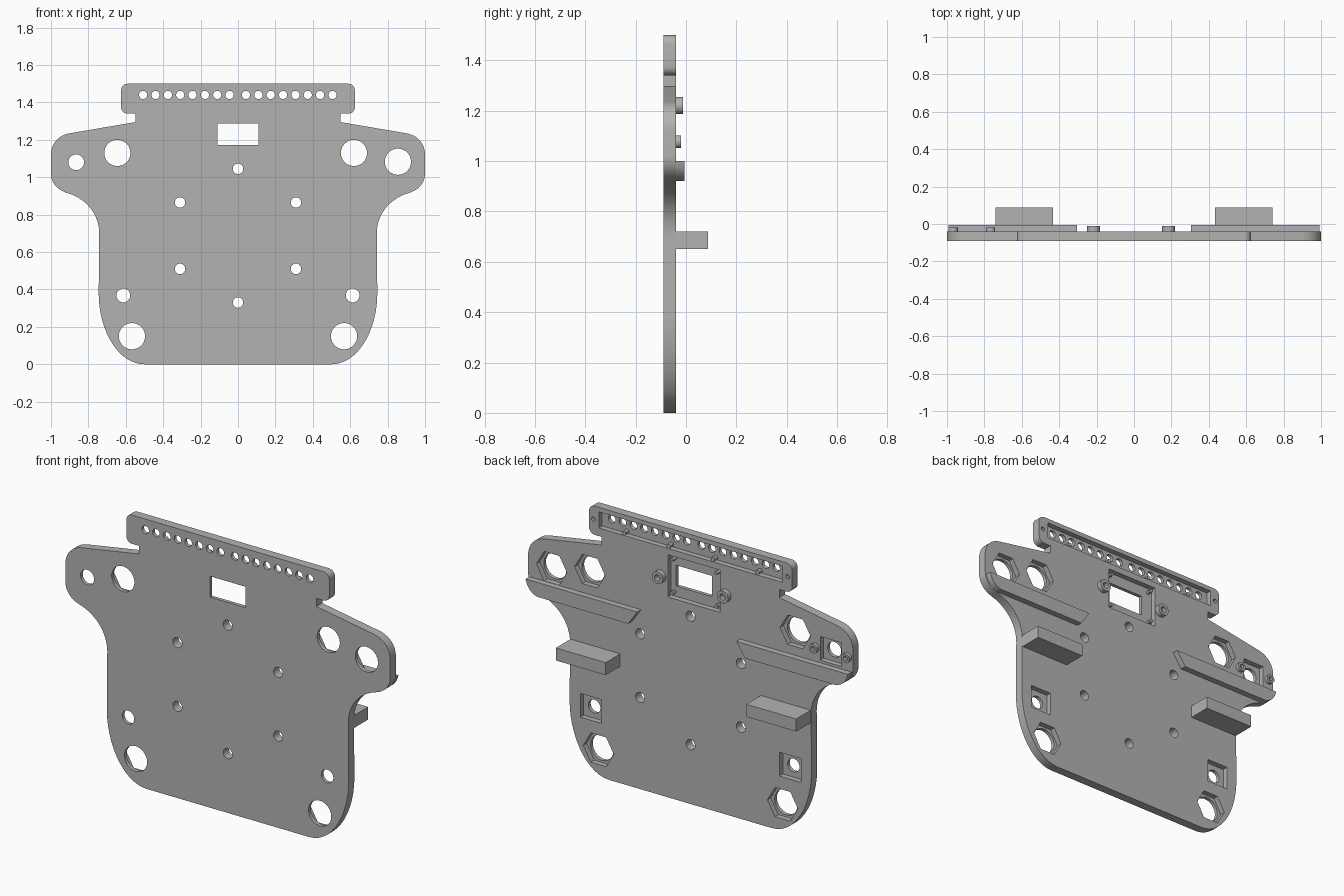
import bpy, bmesh, math
from mathutils import Vector
from mathutils.geometry import interpolate_bezier

if "Cube" in bpy.data.objects:
    bpy.data.objects.remove(bpy.data.objects["Cube"])

GREY = (0.45, 0.45, 0.45, 1)
mat = bpy.data.materials.new("plain grey")
mat.use_nodes = True
mat.diffuse_color = GREY
mat.node_tree.nodes["Principled BSDF"].inputs["Base Color"].default_value = GREY

FRONT, BACK, FLOOR = -0.09, -0.04, -0.07   # plate faces and pocket floor


def prism(bm, pts, y0, y1):
    """Extrude an x-z outline along y."""
    face = bm.faces.new([bm.verts.new((x, y0, z)) for x, z in pts])
    ext = bmesh.ops.extrude_face_region(bm, geom=[face])["geom"]
    verts = [g for g in ext if isinstance(g, bmesh.types.BMVert)]
    bmesh.ops.translate(bm, verts=verts, vec=(0, y1 - y0, 0))


def circle(x, z, r, n=32):
    return [(x + r * math.cos(math.tau * i / n), z + r * math.sin(math.tau * i / n))
            for i in range(n)]


def rect(x0, x1, z0, z1):
    return [(x0, z0), (x1, z0), (x1, z1), (x0, z1)]


def square(x, z, h):
    return rect(x - h, x + h, z - h, z + h)


def bezier(a, b, c, d, n=14):
    return [tuple(p)[:2] for p in interpolate_bezier(*[Vector(p) for p in (a, b, c, d)], n)]


def mirrored(pts):
    return [(-x, z) for x, z in reversed(pts)]


def make(name, solids):
    """Make one object from a list of (outline, y0, y1) solids."""
    bm = bmesh.new()
    for pts, y0, y1 in solids:
        prism(bm, pts, y0, y1)
    bmesh.ops.recalc_face_normals(bm, faces=bm.faces[:])
    mesh = bpy.data.meshes.new(name)
    bm.to_mesh(mesh)
    bm.free()
    mesh.materials.append(mat)
    ob = bpy.data.objects.new(name, mesh)
    bpy.context.collection.objects.link(ob)
    return ob


def activate(ob):
    bpy.ops.object.select_all(action='DESELECT')
    ob.select_set(True)
    bpy.context.view_layer.objects.active = ob


def cut(ob, solids):
    cutter = make("cutter", solids)
    cutter.hide_render = True
    mod = ob.modifiers.new("cut", 'BOOLEAN')
    mod.operation, mod.solver, mod.object = 'DIFFERENCE', 'EXACT', cutter
    activate(ob)
    bpy.ops.object.modifier_apply(modifier=mod.name)
    bpy.data.objects.remove(cutter)


# Plate outline, +x half from bottom to top
half = bezier((0.5, 0), (0.64, 0), (0.745, 0.18), (0.745, 0.38))
half += bezier((0.742, 0.70), (0.742, 0.80), (0.81, 0.885), (0.91, 0.915))
half += bezier((0.91, 0.915), (0.965, 0.93), (1, 0.97), (1, 1.02))[1:]
half += bezier((1, 1.12), (1, 1.18), (0.96, 1.225), (0.90, 1.235))
half += [(0.547, 1.295), (0.547, 1.34)]
half += bezier((0.59, 1.34), (0.61, 1.34), (0.625, 1.355), (0.625, 1.375), 7)
half += bezier((0.625, 1.465), (0.625, 1.485), (0.61, 1.5), (0.59, 1.5), 7)
plate = make("plate", [(half + mirrored(half), FRONT, BACK)])

# Hole layout
large = [(-0.645, 1.13), (0.62, 1.13), (0.855, 1.083), (-0.567, 0.15), (0.567, 0.15)]
square_seats = [(-0.865, 1.08, 0.042), (-0.613, 0.368, 0.037), (0.613, 0.368, 0.037)]
screws = [(0, 1.045), (0, 0.33)] + [(sx * 0.31, z) for sx in (-1, 1) for z in (0.865, 0.51)]
pin_x = [s + 0.066 * i for s in (-0.507, 0.043) for i in range(8)]

# Pockets in the back: nut seats, switch seats, display frame, header channel
pockets = [circle(x, z, 0.094, 6) for x, z in large]
pockets += [square(x, z, 0.066) for x, z, r in square_seats]
pockets += [rect(-0.18, 0.14, 1.115, 1.35), rect(-0.565, 0.565, 1.385, 1.475)]
cut(plate, [(p, FLOOR, 0) for p in pockets])

# Through openings
holes = [circle(x, z, 0.07, 48) for x, z in large]
holes += [circle(x, z, r) for x, z, r in square_seats]
holes += [circle(x, z, 0.028) for x, z in screws]
holes += [circle(x, 1.44, 0.022, 20) for x in pin_x]
holes += [rect(-0.11, 0.11, 1.172, 1.288)]
cut(plate, [(h, -0.2, 0.1) for h in holes])

# Blind end holes of the header
cut(plate, [(circle(sx * 0.598, 1.425, 0.012, 12), FLOOR, 0) for sx in (-1, 1)])

# Small locating pins inside the pockets
make("header_pins", [(circle(x, 1.398, 0.012, 12), FLOOR - 0.005, BACK)
                     for x in (-0.41, -0.137, 0.137, 0.41)])
make("display_pins", [(circle(x, z, 0.01, 12), FLOOR - 0.005, BACK)
                      for x in (-0.155, 0.118) for z in (1.14, 1.325)])

# Hollow standoffs beside the display and the side switch
for name, xs, z, r, top in (("display_standoff", (-0.216, 0.185), 1.22, 0.034, -0.012),
                            ("switch_standoff", (-0.967, -0.767), 1.077, 0.025, -0.02)):
    for x in xs:
        post = make(name, [(circle(x, z, r, 24), BACK - 0.005, top)])
        cut(post, [(circle(x, z, r * 0.5, 16), BACK + 0.002, 0.1)])

# Support ledges and blocks on the back, one per side
ledge = [(0.36, 0.92), (0.92, 0.92)]
ledge += bezier((0.92, 0.92), (0.96, 0.93), (0.985, 0.96), (0.992, 1.0), 8)[1:] + [(0.305, 1.0)]
block = rect(0.433, 0.74, 0.65, 0.72)
for side, flip in (("left", lambda p: p), ("right", mirrored)):
    make(side + "_ledge", [(flip(ledge), BACK - 0.005, -0.006)])
    make(side + "_block", [(flip(block), BACK - 0.005, 0.088)])

# Smooth the round walls, keep the edges crisp
for ob in list(bpy.context.collection.objects):
    if ob.type == 'MESH' and ob.data.materials and ob.data.materials[0] == mat:
        activate(ob)
        bpy.ops.object.shade_smooth_by_angle(angle=math.radians(30))
